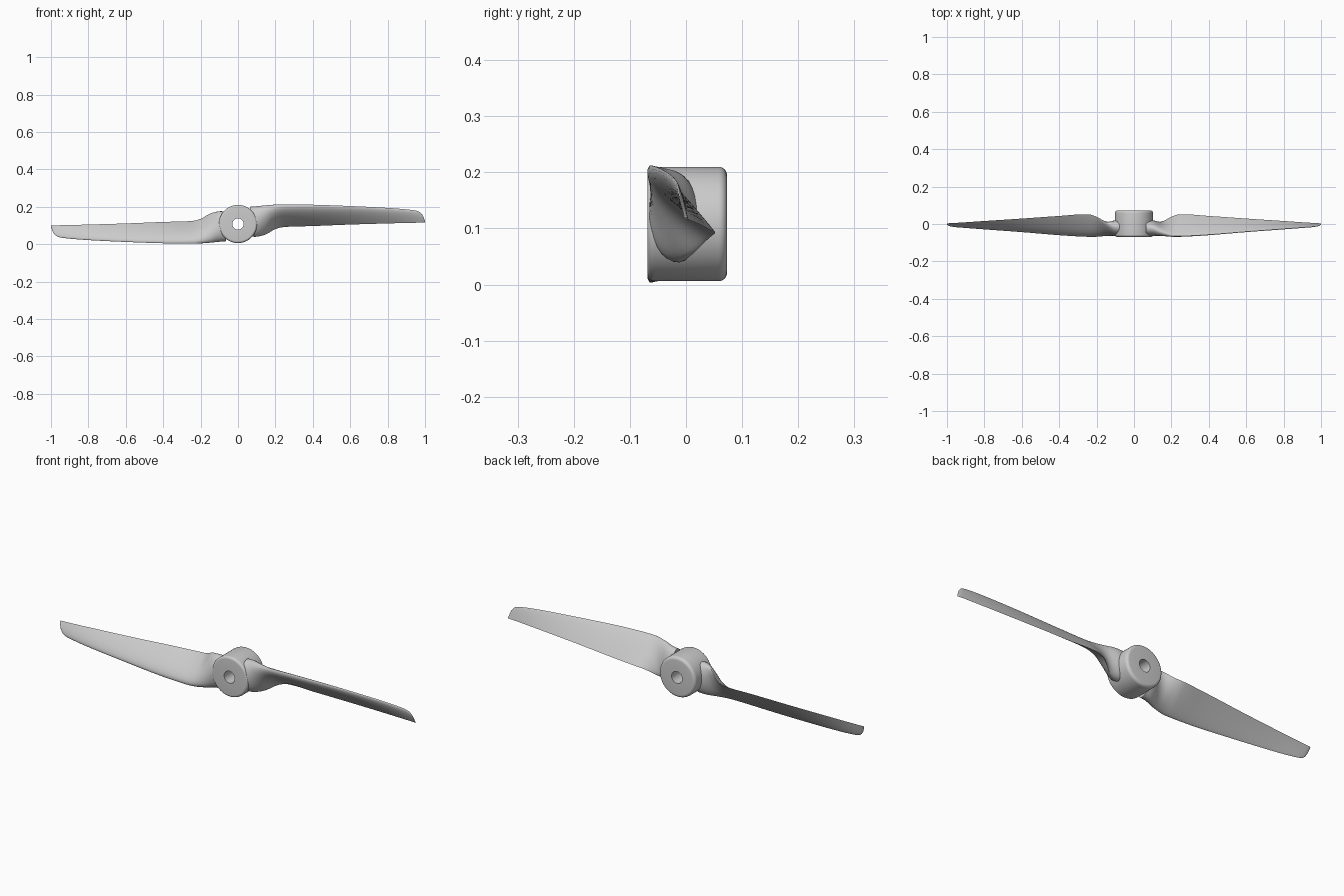
import bpy, bmesh, math

if "Cube" in bpy.data.objects:
    bpy.data.objects.remove(bpy.data.objects["Cube"])

ZC = 0.108  # height of the shaft axis


def finish(name, bm, angle):
    bmesh.ops.recalc_face_normals(bm, faces=bm.faces[:])
    mesh = bpy.data.meshes.new(name)
    bm.to_mesh(mesh)
    bm.free()
    ob = bpy.data.objects.new(name, mesh)
    bpy.context.collection.objects.link(ob)
    bpy.ops.object.select_all(action='DESELECT')
    ob.select_set(True)
    bpy.context.view_layer.objects.active = ob
    bpy.ops.object.shade_smooth_by_angle(angle=math.radians(angle))
    return ob


def skin(bm, rings, close_rings):
    n = len(rings[0])
    pairs = list(zip(rings, rings[1:]))
    if close_rings:
        pairs.append((rings[-1], rings[0]))
    for a, b in pairs:
        for i in range(n):
            j = (i + 1) % n
            bm.faces.new((a[i], a[j], b[j], b[i]))


# Hub: rounded collar with a through bore, turned around the y axis
def fillet(cr, cy, rad, a0):
    return [(cr + rad * math.cos(math.radians(a0 + k * 15)),
             cy + rad * math.sin(math.radians(a0 + k * 15))) for k in range(7)]


profile = [(0.03, -0.069)] + fillet(0.09, -0.057, 0.012, -90) \
    + fillet(0.087, 0.058, 0.015, 0) + [(0.03, 0.073)]
bm = bmesh.new()
rings = []
for k in range(64):
    a = 2 * math.pi * k / 64
    rings.append([bm.verts.new((r * math.cos(a), y, ZC + r * math.sin(a))) for r, y in profile])
skin(bm, rings, True)
finish("hub", bm, 35)

# Blade stations: x, leading y z, trailing y z, front and back thickness, roundness
stations = [
    (0.065, -0.022, 0.200, -0.012, 0.042, 0.050, 0.042, 1.0),
    (0.10, -0.026, 0.203, -0.010, 0.040, 0.047, 0.038, 1.0),
    (0.15, -0.048, 0.208, 0.010, 0.053, 0.034, 0.022, 0.6),
    (0.20, -0.062, 0.211, 0.039, 0.081, 0.025, 0.011, 0.15),
    (0.25, -0.065, 0.212, 0.052, 0.092, 0.021, 0.008, 0.0),
    (0.40, -0.057, 0.211, 0.043, 0.097, 0.017, 0.005, 0.0),
    (0.60, -0.041, 0.204, 0.029, 0.105, 0.012, 0.003, 0.0),
    (0.80, -0.026, 0.194, 0.016, 0.111, 0.009, 0.002, 0.0),
    (0.92, -0.017, 0.184, 0.008, 0.114, 0.007, 0.002, 0.0),
    (0.97, -0.013, 0.173, 0.005, 0.115, 0.005, 0.0015, 0.0),
    (0.99, -0.009, 0.150, 0.004, 0.115, 0.003, 0.001, 0.0),
    (1.00, -0.003, 0.122, 0.002, 0.115, 0.001, 0.0005, 0.0),
]


def slope(i, c):
    a, b = stations[max(i - 1, 0)], stations[min(i + 1, len(stations) - 1)]
    return (b[c] - a[c]) / (b[0] - a[0])


def between(i, t):
    a, b = stations[i], stations[i + 1]
    h = b[0] - a[0]
    out = [a[0] + h * t]
    for c in range(1, 8):
        out.append((2*t**3 - 3*t**2 + 1) * a[c] + (t**3 - 2*t**2 + t) * h * slope(i, c)
                   + (3*t**2 - 2*t**3) * b[c] + (t**3 - t**2) * h * slope(i + 1, c))
    return out


def thickness(u, e):
    foil = 10 * (0.2969 * math.sqrt(u) - 0.126 * u - 0.3516 * u**2 + 0.2843 * u**3 - 0.1036 * u**4)
    return max(0.0, (1 - e) * foil + e * math.sqrt(max(0.0, 4 * u * (1 - u))))


def section(s):
    x, ly, lz, ty, tz, front, back, e = s
    dy, dz = ty - ly, tz - lz
    length = math.hypot(dy, dz)
    ny, nz = dz / length, -dy / length  # towards the front face
    n = 14
    us = [(1 - math.cos(math.pi * k / n)) / 2 for k in range(n + 1)]
    pts = []
    for u, off in [(u, front) for u in us] + [(u, -back) for u in us[-2:0:-1]]:
        d = off * thickness(u, e)
        pts.append((x, ly + dy * u + ny * d, lz + dz * u + nz * d))
    return pts


# Two identical blades, the second turned half way round the shaft
def blade(name, sign):
    bm = bmesh.new()
    path = [between(i, k / 5) for i in range(len(stations) - 1) for k in range(5)]
    path.append(stations[-1])
    rings = [[bm.verts.new((sign * x, y, ZC + sign * (z - ZC))) for x, y, z in section(s)]
             for s in path]
    skin(bm, rings, False)
    bm.faces.new(rings[0])
    bm.faces.new(rings[-1])
    finish(name, bm, 50)


blade("right_blade", 1)
blade("left_blade", -1)
